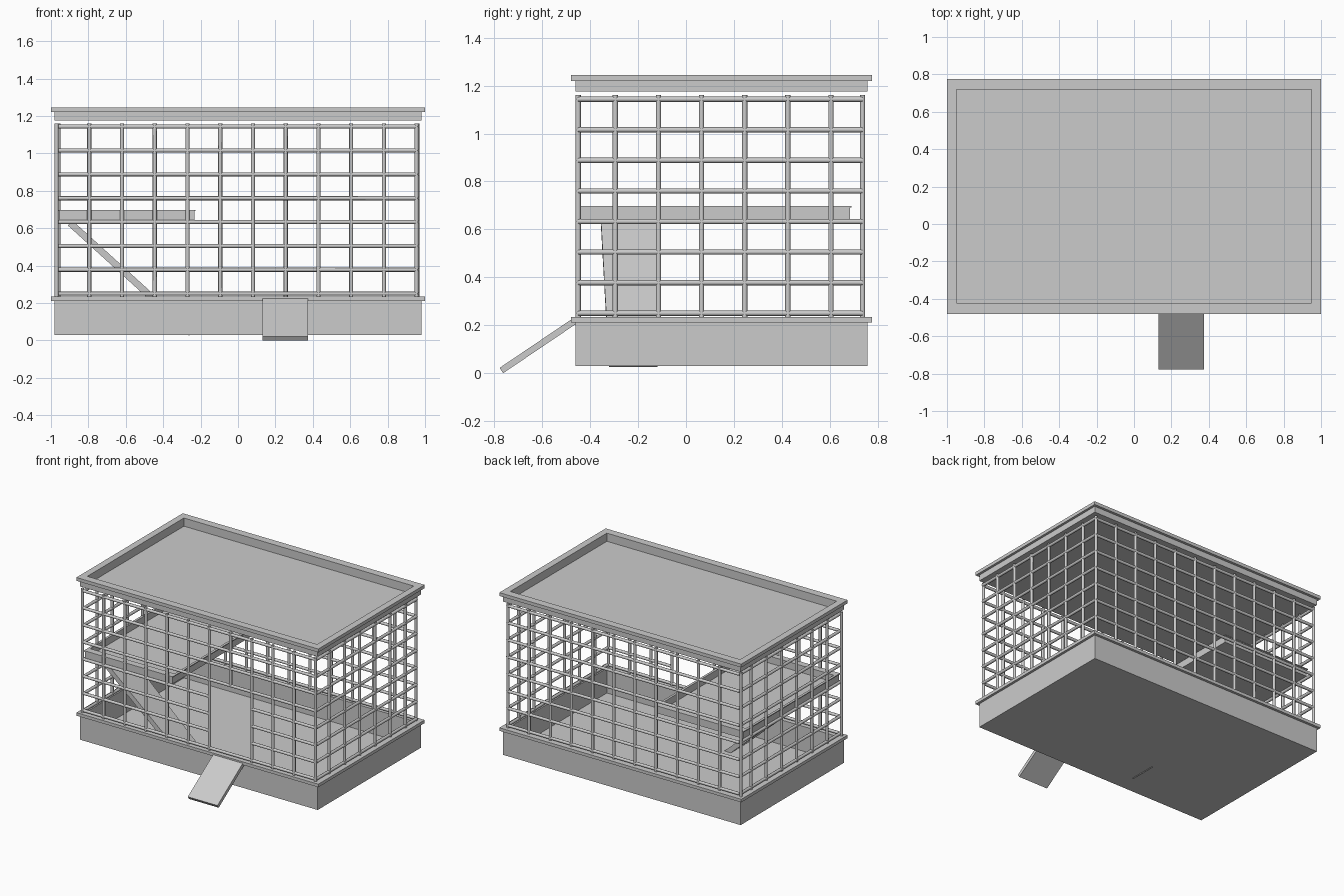
import bpy, bmesh
from mathutils import Vector

if "Cube" in bpy.data.objects:
    bpy.data.objects.remove(bpy.data.objects["Cube"])

YC = 0.148  # centre of the cage in y


def make_object(name, bm):
    bmesh.ops.recalc_face_normals(bm, faces=bm.faces)
    me = bpy.data.meshes.new(name)
    bm.to_mesh(me)
    bm.free()
    ob = bpy.data.objects.new(name, me)
    bpy.context.collection.objects.link(ob)
    return ob


def tray(name, cx, cy, sx, sy, z0, z1, lip_z, floor_z, lip=(0.018, 0.019), wall=(0.05, 0.05)):
    """Open tray with an overhanging lip, skinned through rectangular rings."""
    lx, ly = lip
    wx, wy = wall
    rings = [(sx - lx, sy - ly, z0), (sx - lx, sy - ly, lip_z), (sx, sy, lip_z),
             (sx, sy, z1), (sx - wx, sy - wy, z1), (sx - wx, sy - wy, floor_z)]
    bm = bmesh.new()
    loops = [[bm.verts.new((cx + a * hx, cy + b * hy, z))
              for a, b in ((-1, -1), (1, -1), (1, 1), (-1, 1))] for hx, hy, z in rings]
    for lo, hi in zip(loops, loops[1:]):
        for i in range(4):
            j = (i + 1) % 4
            bm.faces.new((lo[i], lo[j], hi[j], hi[i]))
    bm.faces.new(loops[0][::-1])
    bm.faces.new(loops[-1])
    return make_object(name, bm)


def plank(name, profile, widths, axis):
    """Four-point profile (u, z) spread across a width range given per point."""
    bm = bmesh.new()
    sides = []
    for s in (0, 1):
        pts = [((u, w[s], z) if axis == 'Y' else (w[s], u, z))
               for (u, z), w in zip(profile, widths)]
        sides.append([bm.verts.new(p) for p in pts])
    a, b = sides
    bm.faces.new(a)
    bm.faces.new(b[::-1])
    for i in range(4):
        j = (i + 1) % 4
        bm.faces.new((a[i], a[j], b[j], b[i]))
    return make_object(name, bm)


def bars(name, segments, r=0.011):
    """Round bars between pairs of points, joined as one grille."""
    bm = bmesh.new()
    for p, q in segments:
        p, q = Vector(p), Vector(q)
        d = q - p
        m = d.to_track_quat('Z', 'Y').to_matrix().to_4x4()
        m.translation = (p + q) / 2
        bmesh.ops.create_cone(bm, cap_ends=True, segments=8, radius1=r, radius2=r,
                              depth=d.length, matrix=m)
    ob = make_object(name, bm)
    for o in bpy.context.selected_objects:
        o.select_set(False)
    ob.select_set(True)
    bpy.context.view_layer.objects.active = ob
    bpy.ops.object.shade_smooth_by_angle(angle=0.9)
    return ob


# Base, roof and upper platform trays
tray("base_tray", 0, YC, 1.0, 0.628, 0.03, 0.235, 0.212, 0.05, wall=(0.05, 0.058))
tray("roof_tray", 0, YC, 1.0, 0.628, 1.175, 1.245, 1.22, 1.184, wall=(0.05, 0.058))
tray("upper_platform", -0.593, 0.12, 0.367, 0.57, 0.64, 0.698, 0.691, 0.646,
     lip=(0.006, 0.006), wall=(0.018, 0.05))

# Grille layout
Z0, Z1 = 0.22, 1.16
ROWS = [0.25 + 0.1276 * i for i in range(8)]
COLS = [-0.97 + 0.175 * i for i in range(12)]
SIDE_COLS = [-0.295 + 0.18 * i for i in range(6)]
Y_FRONT, Y_BACK, X_SIDE = -0.45, 0.737, 0.96

# Back grille
bars("back_grille",
     [((x, Y_BACK, Z0), (x, Y_BACK, Z1)) for x in COLS] +
     [((-X_SIDE, Y_BACK, z), (X_SIDE, Y_BACK, z)) for z in ROWS])

# Front grille with a doorway two columns wide and four rows high
front = []
for i, x in enumerate(COLS):
    front.append(((x, Y_FRONT, ROWS[4] if i == 7 else Z0), (x, Y_FRONT, Z1)))
for i, z in enumerate(ROWS):
    if 0 < i < 4:
        front.append(((-X_SIDE, Y_FRONT, z), (COLS[6], Y_FRONT, z)))
        front.append(((COLS[8], Y_FRONT, z), (X_SIDE, Y_FRONT, z)))
    else:
        front.append(((-X_SIDE, Y_FRONT, z), (X_SIDE, Y_FRONT, z)))
bars("front_grille", front)

# Side grilles
for name, x in (("left_grille", -X_SIDE), ("right_grille", X_SIDE)):
    bars(name,
         [((x, y, Z0), (x, y, Z1)) for y in SIDE_COLS] +
         [((x, Y_FRONT, z), (x, Y_BACK, z)) for z in ROWS])

# Entrance ramp outside and climbing ramp inside
plank("entrance_ramp", [(-0.778, 0.022), (-0.763, 0.0), (-0.455, 0.208), (-0.47, 0.23)],
      [(0.13, 0.375)] * 4, 'X')
plank("inner_ramp", [(-0.91, 0.615), (-0.262, 0.026), (-0.235, 0.05), (-0.882, 0.638)],
      [(-0.355, -0.115), (-0.322, -0.118), (-0.322, -0.118), (-0.355, -0.115)], 'Y')
